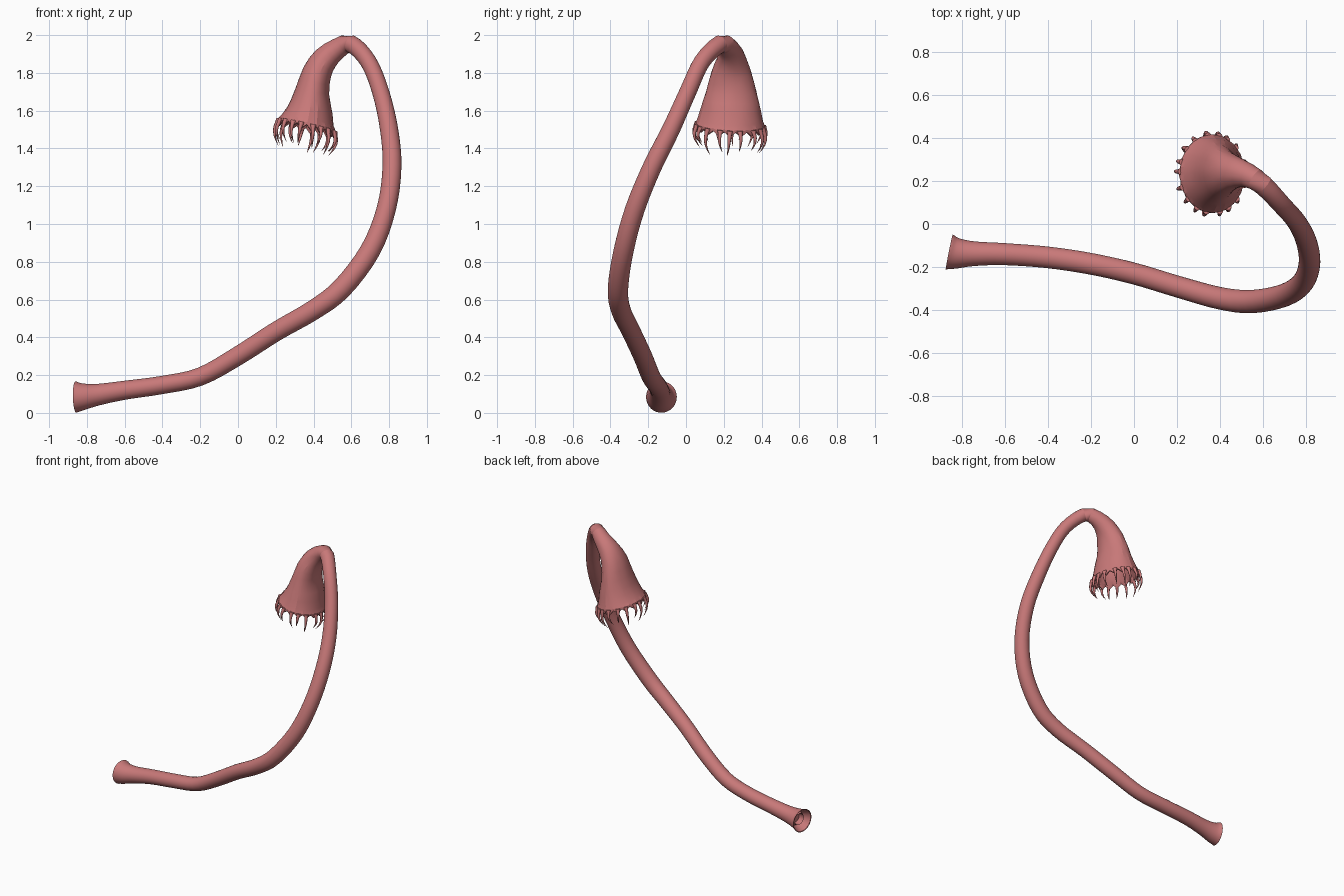
import bpy, bmesh, math, random
from mathutils import Vector

if "Cube" in bpy.data.objects:
    bpy.data.objects.remove(bpy.data.objects["Cube"])

random.seed(4)
SIDES = 36
TEETH = 18

skin = bpy.data.materials.new("pink_skin")
skin.diffuse_color = (0.58, 0.19, 0.19, 1)
skin.use_nodes = True
skin.node_tree.nodes["Principled BSDF"].inputs["Base Color"].default_value = skin.diffuse_color

# Centre line: x, y, z, radius across, radius along y
STEM = [(-.858, -.13, .084, .083, .083), (-.82, -.136, .086, .071, .071),
        (-.74, -.138, .097, .057, .057), (-.6, -.14, .12, .05, .051),
        (-.4, -.155, .148, .048, .05), (-.2, -.185, .192, .048, .05),
        (0, -.23, .302, .05, .05), (.2, -.29, .43, .051, .05),
        (.4, -.345, .545, .053, .052), (.55, -.36, .66, .055, .054),
        (.7, -.33, .86, .054, .053), (.785, -.27, 1.08, .051, .052),
        (.815, -.18, 1.3, .05, .05), (.80, -.08, 1.5, .048, .048),
        (.755, .01, 1.7, .045, .045), (.69, .085, 1.86, .044, .044),
        (.60, .18, 1.952, .047, .048)]
HEAD = [(.53, .225, 1.93, .055, .056), (.463, .24, 1.875, .068, .078),
        (.418, .24, 1.80, .077, .107), (.393, .24, 1.70, .09, .134),
        (.38, .237, 1.6, .122, .16), (.362, .233, 1.515, .154, .182)]


def spline(points, steps):
    """Catmull-Rom through every point, radii included."""
    P = [points[0]] + points + [points[-1]]
    out = []
    for i in range(1, len(P) - 2):
        for s in range(steps):
            t = s / steps
            out.append([.5 * (2*b + (c-a)*t + (2*a-5*b+4*c-d)*t*t + (3*b-a-3*c+d)*t**3)
                        for a, b, c, d in zip(*P[i-1:i+3])])
    return out + [list(points[-1])]


def make_frames(samples):
    frames = []
    for i, s in enumerate(samples):
        a, b = samples[max(i-1, 0)], samples[min(i+1, len(samples)-1)]
        t = (Vector(b[:3]) - Vector(a[:3])).normalized()
        y = Vector((0, 1, 0))
        y = (y - t * y.dot(t)).normalized()
        frames.append((Vector(s[:3]), t, t.cross(y), y, s[3], s[4]))
    return frames


def ring(frame, scale=1, shift=0, scallop=0, jitter=0):
    c, t, n, y, ra, rb = frame
    pts = []
    for k in range(SIDES):
        a = math.tau * k / SIDES
        m = scale * (1 + random.uniform(-jitter, jitter))
        pts.append(c + n * ra * m * math.cos(a) + y * rb * m * math.sin(a)
                   + t * (shift + scallop * math.cos(TEETH * a)))
    return pts


def loft(name, rings, cap_start=False, cap_end=False, angle=30):
    bm = bmesh.new()
    loops = [[bm.verts.new(p) for p in r] for r in rings]
    for a, b in zip(loops, loops[1:]):
        for k in range(len(a)):
            j = (k + 1) % len(a)
            bm.faces.new((a[k], a[j], b[j], b[k]))
    if cap_start:
        bm.faces.new(loops[0])
    if cap_end:
        bm.faces.new(loops[-1])
    bmesh.ops.recalc_face_normals(bm, faces=bm.faces)
    me = bpy.data.meshes.new(name)
    bm.to_mesh(me)
    bm.free()
    ob = bpy.data.objects.new(name, me)
    bpy.context.collection.objects.link(ob)
    me.materials.append(skin)
    bpy.ops.object.select_all(action='DESELECT')
    ob.select_set(True)
    bpy.context.view_layer.objects.active = ob
    bpy.ops.object.shade_smooth_by_angle(angle=math.radians(angle))
    return ob


STEPS = 4
frames = make_frames(spline(STEM + HEAD, STEPS))
split = (len(STEM) - 1) * STEPS
stem_frames, head_frames = frames[:split + 1], frames[split:]

# Stem, with a hollow flared foot
foot = frames[0]
inside = [ring(foot, .45, .07), ring(foot, .5, .03), ring(foot, .62, .055), ring(foot, .94, .002)]
loft("stem", inside + [ring(f) for f in stem_frames], cap_start=True)

# Bell-shaped head, hollow with a scalloped lip
coarse = head_frames[::2]
rim = head_frames[-1]
outer = [ring(f, jitter=.012 if i > 2 else 0) for i, f in enumerate(coarse[:-1])]
lip = [ring(rim, 1, -.012, .006), ring(rim, 1.0, .008, .012),
       ring(rim, .95, .012, .012), ring(rim, .9, -.005, .008)]
throat = [ring(f, .86) for f in coarse[-2:4:-1]]
loft("head", outer + lip + throat, cap_end=True, angle=18)


# Curved pointed teeth around the lip
def tooth(index, a):
    c, t, n, y, ra, rb = rim
    out = (n * ra * math.cos(a) + y * rb * math.sin(a)).normalized()
    side = t.cross(out)
    base = c + n * ra * .96 * math.cos(a) + y * rb * .96 * math.sin(a) - t * .012
    down = (t * .6 + Vector((0, 0, -1)) * .4).normalized()
    length = random.uniform(.105, .145)
    lean = random.uniform(-.015, .015)
    rings = []
    for i in range(7):
        u = i / 6
        r = .001 + .015 * (1 - u) ** .8 + (.006 if i == 0 else 0)
        p = base + down * length * u + out * (.022 * math.sin(math.pi * u) - .012 * u * u) + side * lean * u * u
        rings.append([p + (out * math.cos(q) + side * math.sin(q)) * r * .8
                      for q in (math.tau * k / 8 for k in range(8))])
    loft(f"tooth_{index}", rings, True, True, 50)


for i in range(TEETH):
    tooth(i + 1, math.tau * i / TEETH + random.uniform(-.06, .06))
